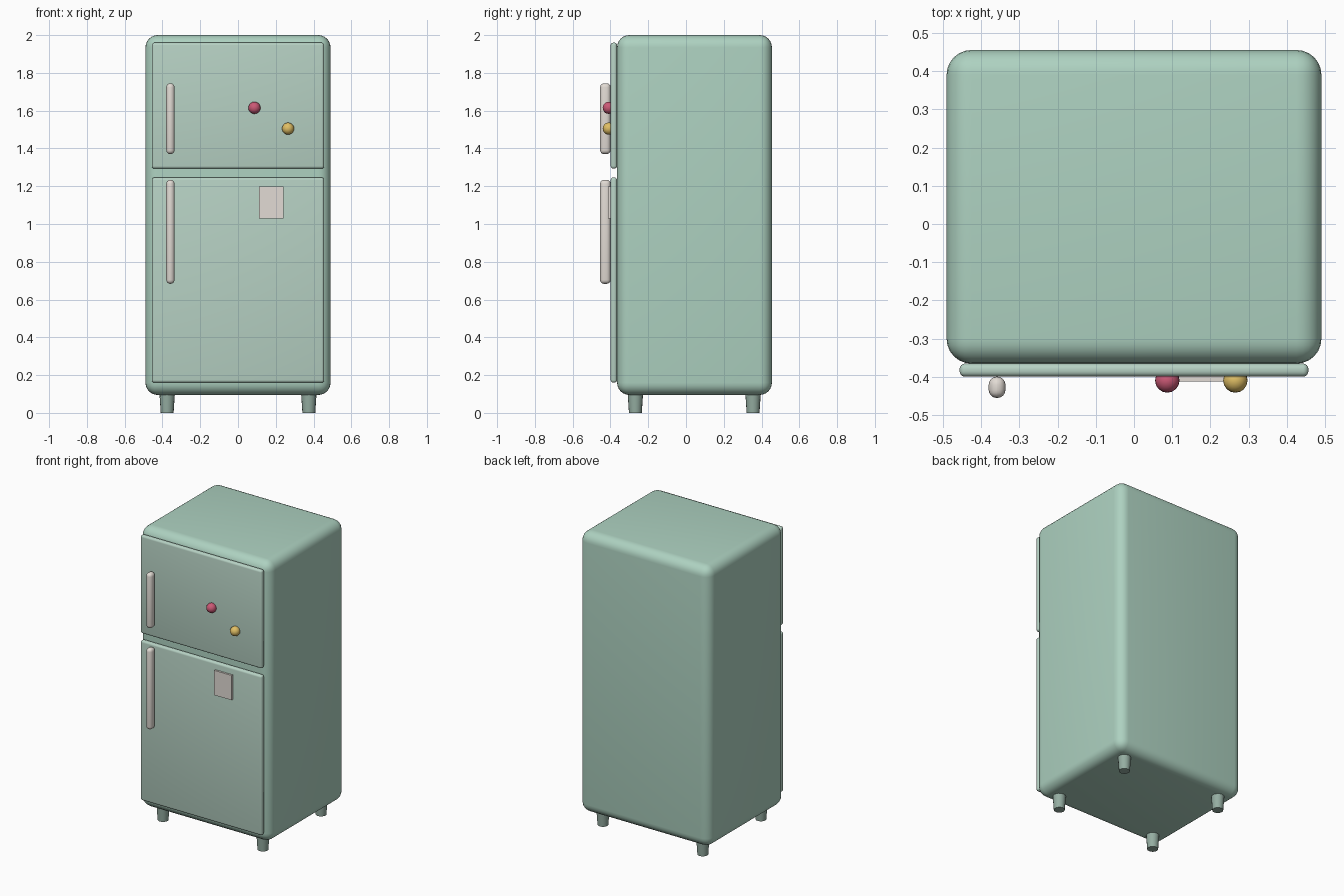
import bpy, math

if "Cube" in bpy.data.objects:
    bpy.data.objects.remove(bpy.data.objects["Cube"])


def material(name, rgb):
    m = bpy.data.materials.new(name)
    m.diffuse_color = (*rgb, 1)
    m.use_nodes = True
    m.node_tree.nodes["Principled BSDF"].inputs["Base Color"].default_value = m.diffuse_color
    return m


GREEN = material("mint enamel", (0.42, 0.64, 0.53))
DOOR = material("pale mint enamel", (0.47, 0.64, 0.55))
LEG = material("leg green", (0.30, 0.42, 0.36))
CREAM = material("cream", (0.76, 0.71, 0.66))
RED = material("red magnet", (0.60, 0.10, 0.18))
YELLOW = material("yellow magnet", (0.75, 0.52, 0.13))


def finish(ob, name, mat):
    ob.name = name
    ob.data.materials.append(mat)
    bpy.ops.object.shade_smooth_by_angle(angle=math.radians(40))
    return ob


def box(name, x, y, z, mat, bevel=0, segments=4):
    """Rounded box from (min, max) ranges on each axis."""
    bpy.ops.mesh.primitive_cube_add(size=1, location=[sum(r) / 2 for r in (x, y, z)])
    ob = bpy.context.object
    ob.scale = [r[1] - r[0] for r in (x, y, z)]
    bpy.ops.object.transform_apply(location=False, rotation=False, scale=True)
    if bevel:
        mod = ob.modifiers.new("round edges", "BEVEL")
        mod.width, mod.segments = bevel, segments
        bpy.ops.object.modifier_apply(modifier=mod.name)
    return finish(ob, name, mat)


# Cabinet
box("cabinet", (-0.49, 0.49), (-0.365, 0.455), (0.095, 2.0), GREEN, 0.065, 6)

# Doors, each with its handle
for name, door_z, handle_z in (("freezer", (1.293, 1.96), (1.37, 1.745)),
                               ("fridge", (0.16, 1.246), (0.683, 1.234))):
    box(name + "_door", (-0.456, 0.456), (-0.399, -0.365), door_z, DOOR, 0.014)
    box(name + "_handle", (-0.38, -0.336), (-0.455, -0.399), handle_z, CREAM, 0.0215)

# Paper note
box("note", (0.11, 0.24), (-0.412, -0.398), (1.03, 1.198), CREAM)

# Round magnets
for name, x, z, mat in (("red_magnet", 0.087, 1.615, RED),
                        ("yellow_magnet", 0.265, 1.505, YELLOW)):
    bpy.ops.mesh.primitive_uv_sphere_add(segments=16, ring_count=10, radius=0.032,
                                         location=(x, -0.409, z))
    finish(bpy.context.object, name, mat)

# Tapered legs
for side, x in (("left", -0.375), ("right", 0.375)):
    for end, y in (("front", -0.268), ("back", 0.355)):
        bpy.ops.mesh.primitive_cone_add(vertices=16, radius1=0.034, radius2=0.042,
                                        depth=0.12, location=(x, y, 0.06))
        finish(bpy.context.object, f"{end}_{side}_leg", LEG)
